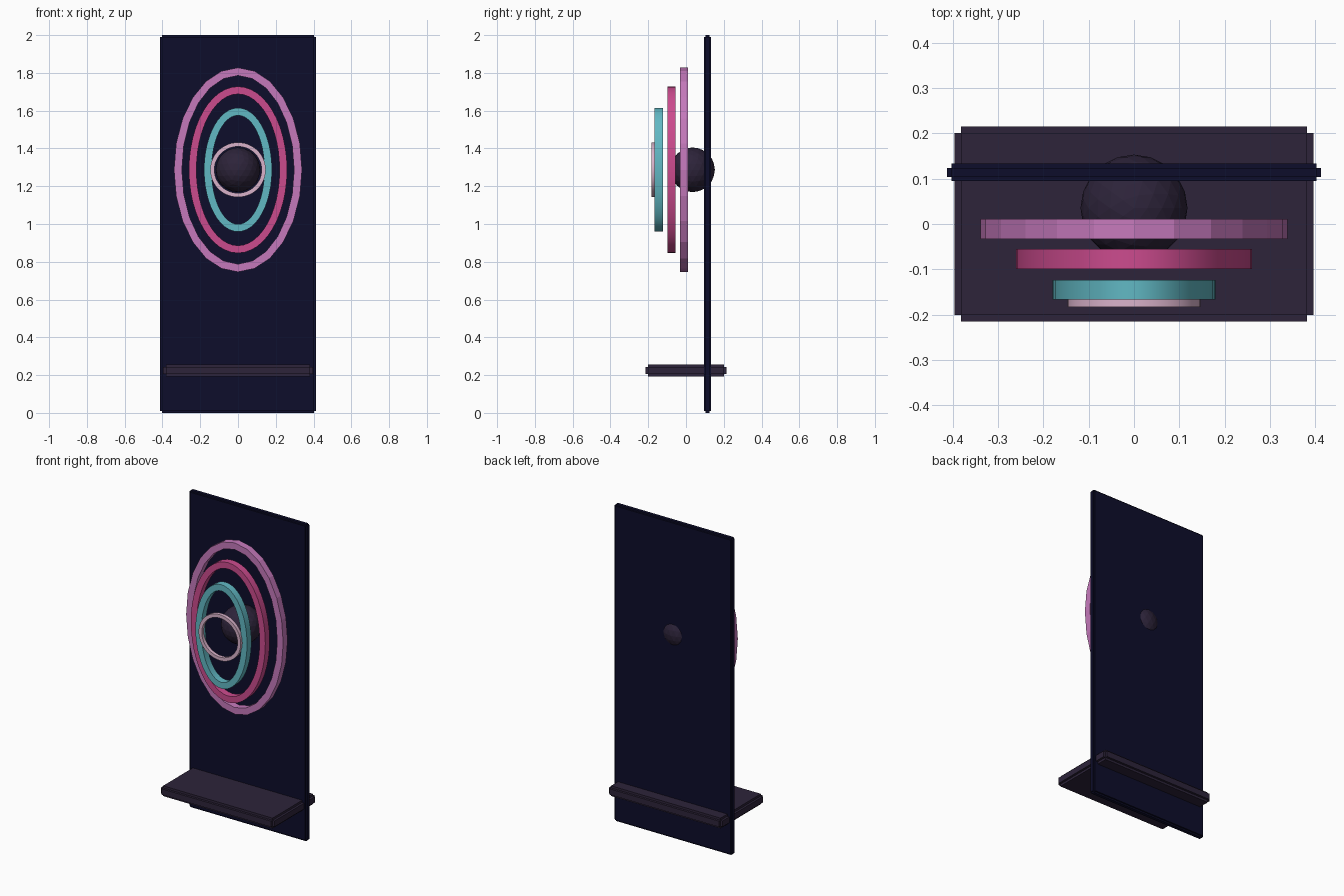
import bpy, bmesh, math
from mathutils import Vector

cube = bpy.data.objects.get("Cube")
if cube:
    bpy.data.objects.remove(cube, do_unlink=True)


def material(name, color):
    m = bpy.data.materials.new(name)
    m.use_nodes = True
    m.diffuse_color = (*color, 1)
    m.node_tree.nodes["Principled BSDF"].inputs["Base Color"].default_value = (*color, 1)
    return m


NAVY = material("navy", (0.004, 0.004, 0.024))
PLUM = material("dark plum", (0.026, 0.017, 0.042))
LILAC = material("lilac", (0.56, 0.19, 0.50))
PINK = material("deep pink", (0.60, 0.07, 0.27))
TEAL = material("teal", (0.12, 0.48, 0.55))
PALE = material("pale pink", (0.70, 0.45, 0.60))


def finish(name, bm, mat, location):
    mesh = bpy.data.meshes.new(name)
    bmesh.ops.recalc_face_normals(bm, faces=bm.faces)
    bm.to_mesh(mesh)
    bm.free()
    mesh.materials.append(mat)
    obj = bpy.data.objects.new(name, mesh)
    obj.location = location
    bpy.context.collection.objects.link(obj)
    return obj


def stepped_slab(name, size, step, mat, location):
    """Box whose six faces stand out by one step, leaving notched edges."""
    bm = bmesh.new()
    bmesh.ops.create_cube(bm, size=1)
    core = Vector(size) - Vector((2 * step,) * 3)
    bmesh.ops.scale(bm, vec=core, verts=bm.verts)
    bm.normal_update()
    normals = [f.normal.copy() for f in bm.faces]
    raised = bmesh.ops.extrude_discrete_faces(bm, faces=bm.faces[:])["faces"]
    for face in raised:
        face.normal_update()
        n = max(normals, key=lambda v: v.dot(face.normal))
        bmesh.ops.translate(bm, vec=n * step, verts=face.verts)
    return finish(name, bm, mat, location)


def oval_ring(name, rx, rz, width, depth, y, mat, sides, smooth):
    """Flat oval band with a rectangular section."""
    bm = bmesh.new()
    h = depth / 2
    section = [(0, -h), (0, h), (-width, h), (-width, -h)]
    loops = []
    for i in range(sides):
        a = 2 * math.pi * i / sides
        loops.append([bm.verts.new(((rx + d) * math.cos(a), v, (rz + d) * math.sin(a)))
                      for d, v in section])
    for i, a in enumerate(loops):
        b = loops[(i + 1) % sides]
        for j in range(4):
            k = (j + 1) % 4
            bm.faces.new((a[j], a[k], b[k], b[j]))
    obj = finish(name, bm, mat, (0, y, CENTER_Z))
    if smooth:
        bpy.ops.object.select_all(action="DESELECT")
        obj.select_set(True)
        bpy.context.view_layer.objects.active = obj
        bpy.ops.object.shade_smooth_by_angle(angle=math.radians(30))
    return obj


CENTER_Z = 1.287

# Upright panel and the shelf passing through it
stepped_slab("back_panel", (0.824, 0.038, 2.0), 0.009, NAVY, (0, 0.114, 1.0))
stepped_slab("shelf", (0.792, 0.43, 0.065), 0.014, PLUM, (0, 0, 0.224))

# Rings stepping forward, largest to smallest
oval_ring("outer_ring", 0.339, 0.541, 0.042, 0.044, -0.011, LILAC, 24, False)
oval_ring("second_ring", 0.26, 0.441, 0.04, 0.044, -0.077, PINK, 48, True)
oval_ring("third_ring", 0.18, 0.328, 0.04, 0.044, -0.145, TEAL, 48, True)
oval_ring("inner_ring", 0.147, 0.145, 0.022, 0.022, -0.172, PALE, 48, True)

# Faceted ball set into the panel
bm = bmesh.new()
bmesh.ops.create_icosphere(bm, subdivisions=3, radius=0.118)
finish("center_ball", bm, PLUM, (0, 0.035, CENTER_Z))
